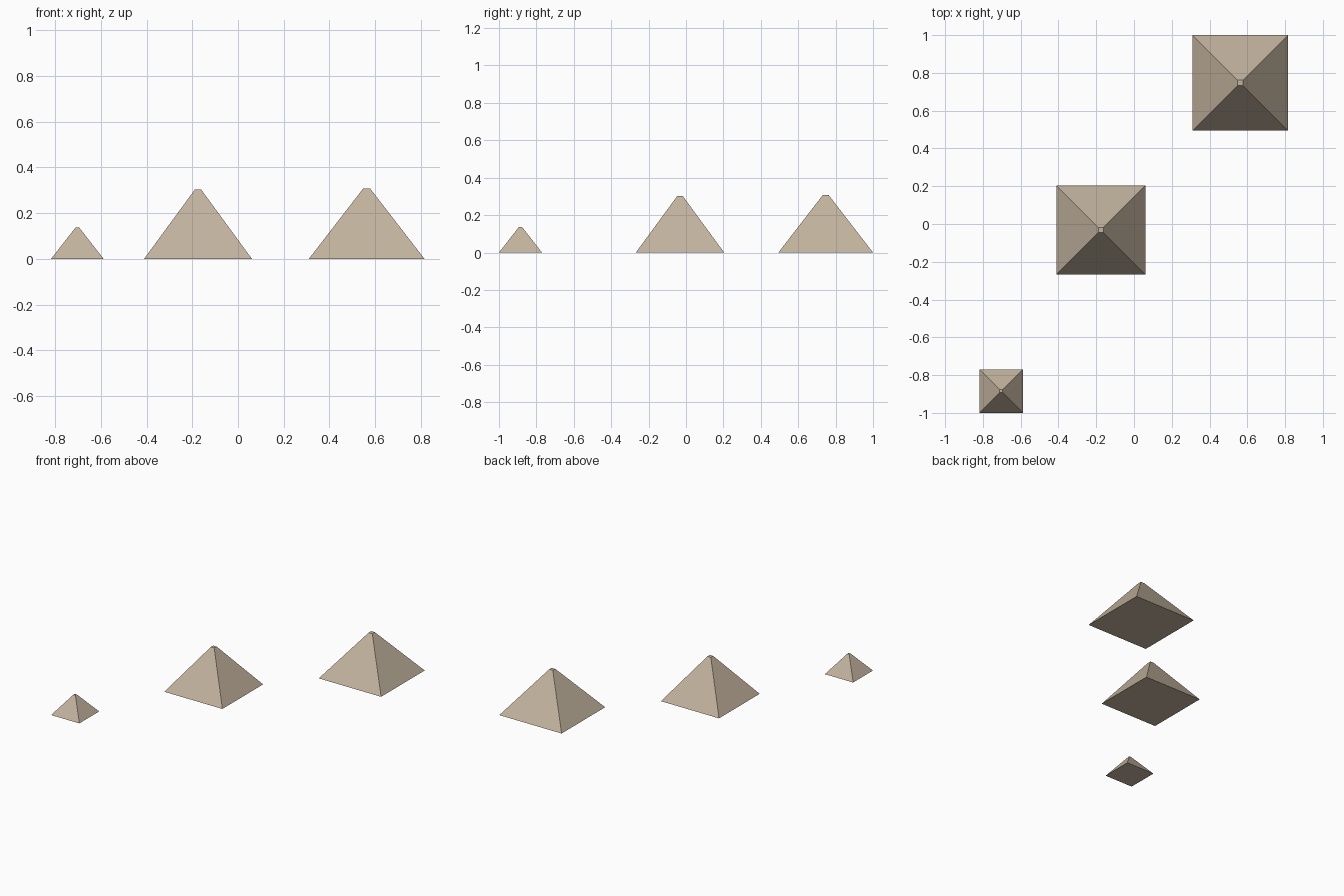
import bpy
from math import pi, sqrt

cube = bpy.data.objects.get("Cube")
if cube:
    bpy.data.objects.remove(cube, do_unlink=True)

# Sandstone colour
stone = bpy.data.materials.new("sandstone")
stone.use_nodes = True
colour = (0.54, 0.45, 0.34, 1)
stone.diffuse_color = colour
stone.node_tree.nodes["Principled BSDF"].inputs["Base Color"].default_value = colour


def pyramid(name, x, y, half, top, height):
    """Square pyramid with a tiny flat top, sides facing the axes."""
    bpy.ops.mesh.primitive_cone_add(
        vertices=4, radius1=half * sqrt(2), radius2=top * sqrt(2), depth=height,
        location=(x, y, height / 2), rotation=(0, 0, pi / 4))
    obj = bpy.context.object
    obj.name = name
    obj.data.materials.append(stone)
    bpy.ops.object.transform_apply(location=False, rotation=True, scale=True)


# Three pyramids along a diagonal
pyramid("small_pyramid", -0.703, -0.885, 0.115, 0.008, 0.137)
pyramid("middle_pyramid", -0.175, -0.032, 0.236, 0.014, 0.303)
pyramid("large_pyramid", 0.563, 0.747, 0.253, 0.015, 0.308)
